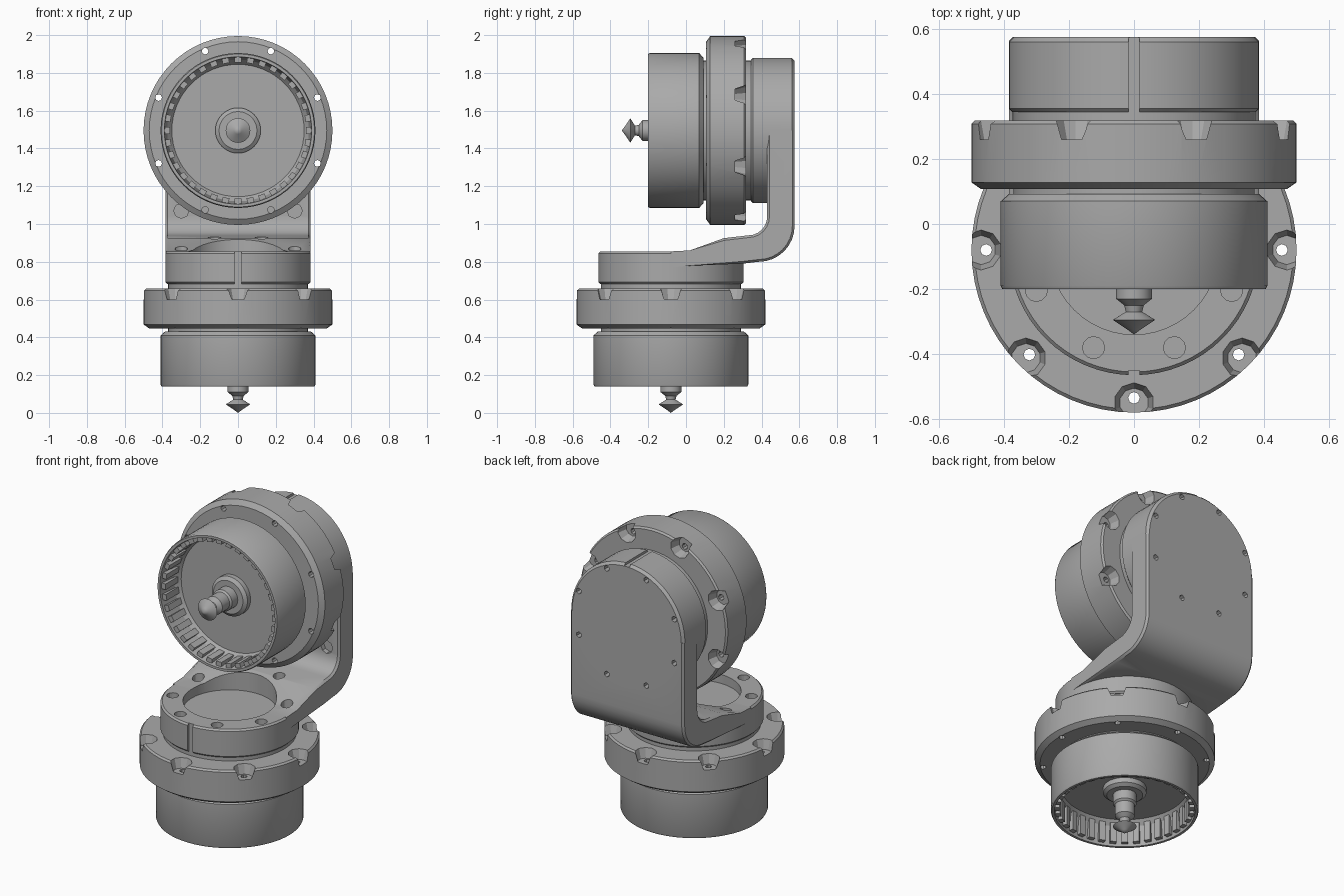
import bpy, bmesh, math
from mathutils import Matrix, Vector

if "Cube" in bpy.data.objects:
    bpy.data.objects.remove(bpy.data.objects["Cube"])

metal = bpy.data.materials.new("grey metal")
metal.use_nodes = True
GREY = (0.4, 0.4, 0.4, 1)
metal.diffuse_color = GREY
metal.node_tree.nodes["Principled BSDF"].inputs["Base Color"].default_value = GREY

LOWER = Matrix.Translation((0, -0.08, 0))
UPPER = Matrix.Translation((0, -0.34, 1.495)) @ Matrix.Rotation(-math.pi / 2, 4, 'X')
SEGS = 64


def finish(name, bm, place=Matrix()):
    bmesh.ops.transform(bm, matrix=place, verts=bm.verts)
    bmesh.ops.recalc_face_normals(bm, faces=bm.faces)
    mesh = bpy.data.meshes.new(name)
    bm.to_mesh(mesh)
    bm.free()
    mesh.materials.append(metal)
    ob = bpy.data.objects.new(name, mesh)
    bpy.context.collection.objects.link(ob)
    return ob


def lathe(name, profile, place):
    """Spin a (radius, height) profile that starts and ends on the axis."""
    bm = bmesh.new()
    verts = [bm.verts.new((r, 0, t)) for r, t in profile]
    edges = [bm.edges.new(pair) for pair in zip(verts, verts[1:])]
    bmesh.ops.spin(bm, geom=verts + edges, axis=(0, 0, 1), cent=(0, 0, 0),
                   angle=math.tau, steps=SEGS, use_duplicate=False)
    bmesh.ops.remove_doubles(bm, verts=bm.verts, dist=1e-4)
    return finish(name, bm, place)


def add_cone(bm, centre, r_low, r_high, height, sides=16, turn=Matrix()):
    """Add a capped cone whose base sits at centre."""
    bmesh.ops.create_cone(bm, cap_ends=True, segments=sides, radius1=r_low, radius2=r_high, depth=height,
                          matrix=Matrix.Translation(centre) @ turn @ Matrix.Translation((0, 0, height / 2)))


def add_box(bm, centre, size, turn=Matrix()):
    bmesh.ops.create_cube(bm, size=1, matrix=turn @ Matrix.Translation(centre) @ Matrix.Diagonal((*size, 1)))


def boolean(ob, other, operation):
    mod = ob.modifiers.new(operation.lower(), 'BOOLEAN')
    mod.operation, mod.solver, mod.object = operation, 'EXACT', other
    with bpy.context.temp_override(object=ob, active_object=ob):
        bpy.ops.object.modifier_apply(modifier=mod.name)
    bpy.data.objects.remove(other)


def ring_points(radius, start, count=8):
    for k in range(count):
        a = start + math.tau * k / count
        yield radius * math.cos(a), radius * math.sin(a)


def build_actuator(label, place, start):
    # open can with a recessed floor
    lathe(label + "_can", [(0, 0.29), (0.35, 0.29), (0.375, 0.26), (0.39, 0.14), (0.405, 0.14), (0.41, 0.15),
                           (0.41, 0.41), (0.385, 0.432), (0, 0.432)], place)
    # bars around the inside of the can
    bm = bmesh.new()
    for k in range(36):
        add_box(bm, (0.376, 0, 0.215), (0.03, 0.036, 0.12), Matrix.Rotation(math.tau * k / 36, 4, 'Z'))
    finish(label + "_inner_bars", bm, place)
    # hub, shaft and pointed tip
    lathe(label + "_shaft", [(0, 0.3), (0.12, 0.3), (0.12, 0.26), (0.1, 0.245), (0.065, 0.245), (0.065, 0.19),
                             (0.055, 0.18), (0.055, 0.11), (0.03, 0.09), (0.025, 0.07), (0.065, 0.045),
                             (0.02, 0.015), (0, 0)], place)
    # narrow core joining can, ring and bracket
    lathe(label + "_core", [(0, 0.42), (0.37, 0.42), (0.37, 0.7), (0, 0.7)], place)
    # wide ring with screw seats round its rim
    ring = lathe(label + "_ring", [(0, 0.447), (0.47, 0.447), (0.5, 0.468), (0.5, 0.648), (0.49, 0.658),
                                   (0, 0.658)], place)
    bm = bmesh.new()
    for x, y in ring_points(0.47, start):
        add_cone(bm, (x, y, 0.6), 0.045, 0.068, 0.08, 10)
    boolean(ring, finish("seat_cutter", bm, place), 'DIFFERENCE')
    bm = bmesh.new()
    for x, y in ring_points(0.455, start):
        add_cone(bm, (x, y, 0.4), 0.018, 0.018, 0.3, 8)
    boolean(ring, finish("screw_cutter", bm, place), 'DIFFERENCE')


build_actuator("lower", LOWER, 0)
build_actuator("upper", UPPER, math.pi / 8)


def arc(cy, cz, radius, steps=8):
    """Quarter arc in the side plane, from straight down to straight back."""
    return [(cy + radius * math.sin(a), cz - radius * math.cos(a))
            for a in (math.pi / 2 * k / steps for k in range(steps + 1))]


# bent arm of the bracket, extruded across from its side profile
W = 0.385
outer = [(-0.08, 0.77), (0.0, 0.778), (0.3, 0.79)] + arc(0.385, 0.99, 0.19)
inner = arc(0.33, 1.04, 0.1, 6) + [(0.43, 1.495)]
side = outer + [(0.575, 1.495)] + inner[::-1] + [(0.2, 0.925), (0.02, 0.86), (-0.08, 0.855)]
bm = bmesh.new()
face = bm.faces.new([bm.verts.new((-W, y, z)) for y, z in side])
pushed = bmesh.ops.extrude_face_region(bm, geom=[face])["geom"]
bmesh.ops.translate(bm, vec=(2 * W, 0, 0), verts=[g for g in pushed if isinstance(g, bmesh.types.BMVert)])
rims = [e for e in bm.edges if abs(e.verts[0].co.x - e.verts[1].co.x) < 1e-5
        and min(v.co.y for v in e.verts) > -0.07 and min(v.co.z for v in e.verts) < 1.49]
bmesh.ops.bevel(bm, geom=rims, offset=0.012, segments=1, affect='EDGES')
bracket = finish("bracket", bm)

# round base and round head of the bracket
boolean(bracket, lathe("base", [(0, 0.682), (0.375, 0.682), (W, 0.692), (W, 0.845), (0.375, 0.855),
                                (0, 0.855)], LOWER), 'UNION')
boolean(bracket, lathe("head", [(0, 0.685), (0.375, 0.685), (W, 0.695), (W, 0.9), (0.37, 0.915),
                                (0, 0.915)], UPPER), 'UNION')

# recess in the base
bm = bmesh.new()
add_cone(bm, (0, -0.08, 0.8), 0.26, 0.26, 0.3, 48)
boolean(bracket, finish("recess_cutter", bm), 'DIFFERENCE')

# screw holes, dimples and alignment grooves
bm = bmesh.new()
for x, y in ring_points(0.325, math.pi / 8):
    add_cone(bm, (x, y - 0.08, 0.79), 0.034, 0.034, 0.2, 12)
for x, z in ring_points(0.35, math.pi / 8):
    add_cone(bm, (x, 0.53, z + 1.495), 0.018, 0.018, 0.1, 6, Matrix.Rotation(-math.pi / 2, 4, 'X'))
for s in (-1, 1):
    add_cone(bm, (s * 0.3, 0.46, 1.07), 0.04, 0.04, 0.1, 8, Matrix.Rotation(math.pi / 2, 4, 'X'))
add_box(bm, (0, -0.465, 0.77), (0.035, 0.03, 0.3))
add_box(bm, (0, 0.46, 1.88), (0.035, 0.3, 0.03))
boolean(bracket, finish("hole_cutter", bm), 'DIFFERENCE')

# smooth curved sides, keep edges sharp
for ob in bpy.context.collection.objects:
    if ob.type == 'MESH' and metal.name in ob.data.materials:
        ob.select_set(True)
        bpy.context.view_layer.objects.active = ob
bpy.ops.object.shade_smooth_by_angle(angle=math.radians(30))
